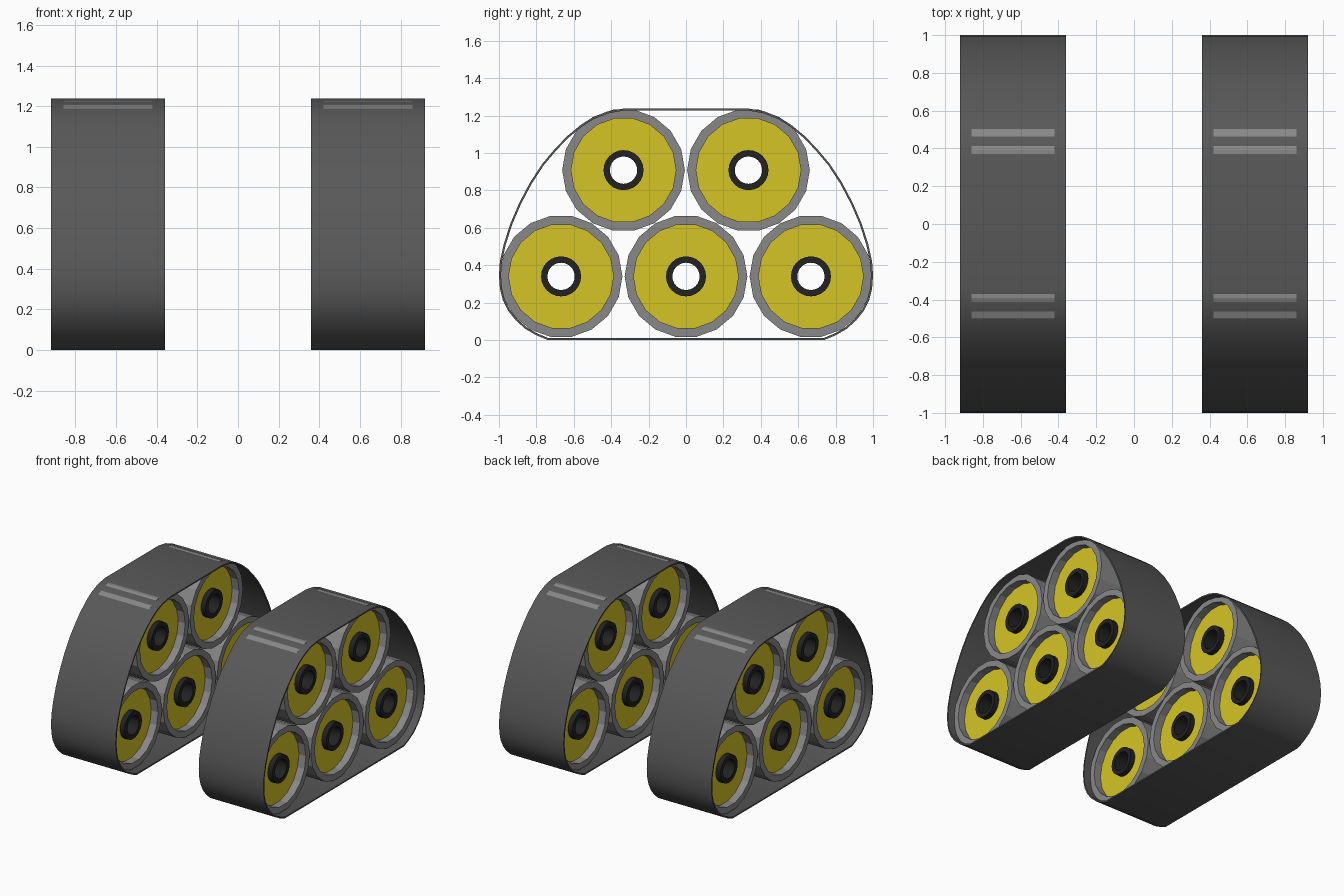
import bpy, bmesh, math

if "Cube" in bpy.data.objects:
    bpy.data.objects.remove(bpy.data.objects["Cube"])

def material(name, rgb):
    m = bpy.data.materials.new(name)
    m.diffuse_color = (*rgb, 1)
    m.use_nodes = True
    m.node_tree.nodes["Principled BSDF"].inputs["Base Color"].default_value = m.diffuse_color
    return m

BELT = material("dark_grey_belt", (0.098, 0.098, 0.098))
TIRE = material("mid_grey_tire", (0.25, 0.25, 0.25))
YELLOW = material("yellow_disc", (0.66, 0.56, 0.018))
HUB = material("black_hub", (0.016, 0.016, 0.016))

def finish(name, bm, mat, smooth_angle=None):
    bmesh.ops.recalc_face_normals(bm, faces=bm.faces)
    me = bpy.data.meshes.new(name)
    bm.to_mesh(me)
    bm.free()
    me.materials.append(mat)
    ob = bpy.data.objects.new(name, me)
    bpy.context.collection.objects.link(ob)
    if smooth_angle:
        bpy.ops.object.select_all(action='DESELECT')
        ob.select_set(True)
        bpy.context.view_layer.objects.active = ob
        bpy.ops.object.shade_smooth_by_angle(angle=math.radians(smooth_angle))
    return ob

def bridge_loops(bm, loops):
    """Join a cyclic list of closed vertex loops with quads."""
    for a, b in zip(loops, loops[1:] + loops[:1]):
        n = len(a)
        for i in range(n):
            j = (i + 1) % n
            bm.faces.new((a[i], a[j], b[j], b[i]))

def ring(name, mat, centre, profile, sides, smooth=None):
    """Revolve a closed (x offset, radius) profile around the x axis."""
    bm = bmesh.new()
    cx, cy, cz = centre
    loops = []
    for dx, r in profile:
        loops.append([bm.verts.new((cx + dx,
                                    cy + r * math.cos(math.tau * i / sides),
                                    cz + r * math.sin(math.tau * i / sides)))
                      for i in range(sides)])
    bridge_loops(bm, loops)
    return finish(name, bm, mat, smooth)

# belt outline, +y half from bottom to top (y, z)
HALF = [(0.74, 0.0), (0.80, 0.025), (0.86, 0.06), (0.91, 0.105), (0.95, 0.155),
        (0.98, 0.215), (0.995, 0.275), (1.0, 0.345), (0.995, 0.42), (0.975, 0.51),
        (0.94, 0.62), (0.893, 0.73), (0.835, 0.84), (0.77, 0.94), (0.70, 1.023),
        (0.635, 1.09), (0.565, 1.148), (0.50, 1.19), (0.42, 1.222), (0.33, 1.238)]
OUTLINE = HALF + [(-y, z) for y, z in reversed(HALF)]

def inset(points, t):
    """Offset a counter-clockwise outline inwards by t."""
    out = []
    n = len(points)
    for i, (y, z) in enumerate(points):
        (y0, z0), (y1, z1) = points[i - 1], points[(i + 1) % n]
        d0, d1 = math.hypot(y - y0, z - z0), math.hypot(y1 - y, z1 - z)
        ty, tz = (y - y0) / d0 + (y1 - y) / d1, (z - z0) / d0 + (z1 - z) / d1
        l = math.hypot(ty, tz)
        out.append((y - tz / l * t, z + ty / l * t))
    return out

def belt(name, cx, half_width):
    bm = bmesh.new()
    inner = inset(OUTLINE, 0.011)
    loops = [[bm.verts.new((cx + dx, y, z)) for y, z in pts]
             for dx, pts in ((-half_width, OUTLINE), (half_width, OUTLINE),
                             (half_width, inner), (-half_width, inner))]
    bridge_loops(bm, loops)
    return finish(name, bm, BELT, 35)

def tube(half, r_in, r_out):
    return [(-half, r_out), (half, r_out), (half, r_in), (-half, r_in)]

WHEELS = [(-0.668, 0.34), (0, 0.34), (0.668, 0.34), (-0.334, 0.908), (0.334, 0.908)]

# two tracks, each with a belt and five wheels
for side, sx in (("left", -1), ("right", 1)):
    cx = 0.64 * sx
    belt(f"{side}_track_belt", cx, 0.28)
    for k, (y, z) in enumerate(WHEELS, 1):
        c = (cx, y, z)
        ring(f"{side}_wheel_tire_{k}", TIRE, c, tube(0.22, 0.28, 0.328), 18)
        ring(f"{side}_wheel_disc_{k}", YELLOW, c, tube(0.16, 0.10, 0.28), 18)
        ring(f"{side}_wheel_hub_{k}", HUB, c, tube(0.20, 0.073, 0.107), 24, 35)
